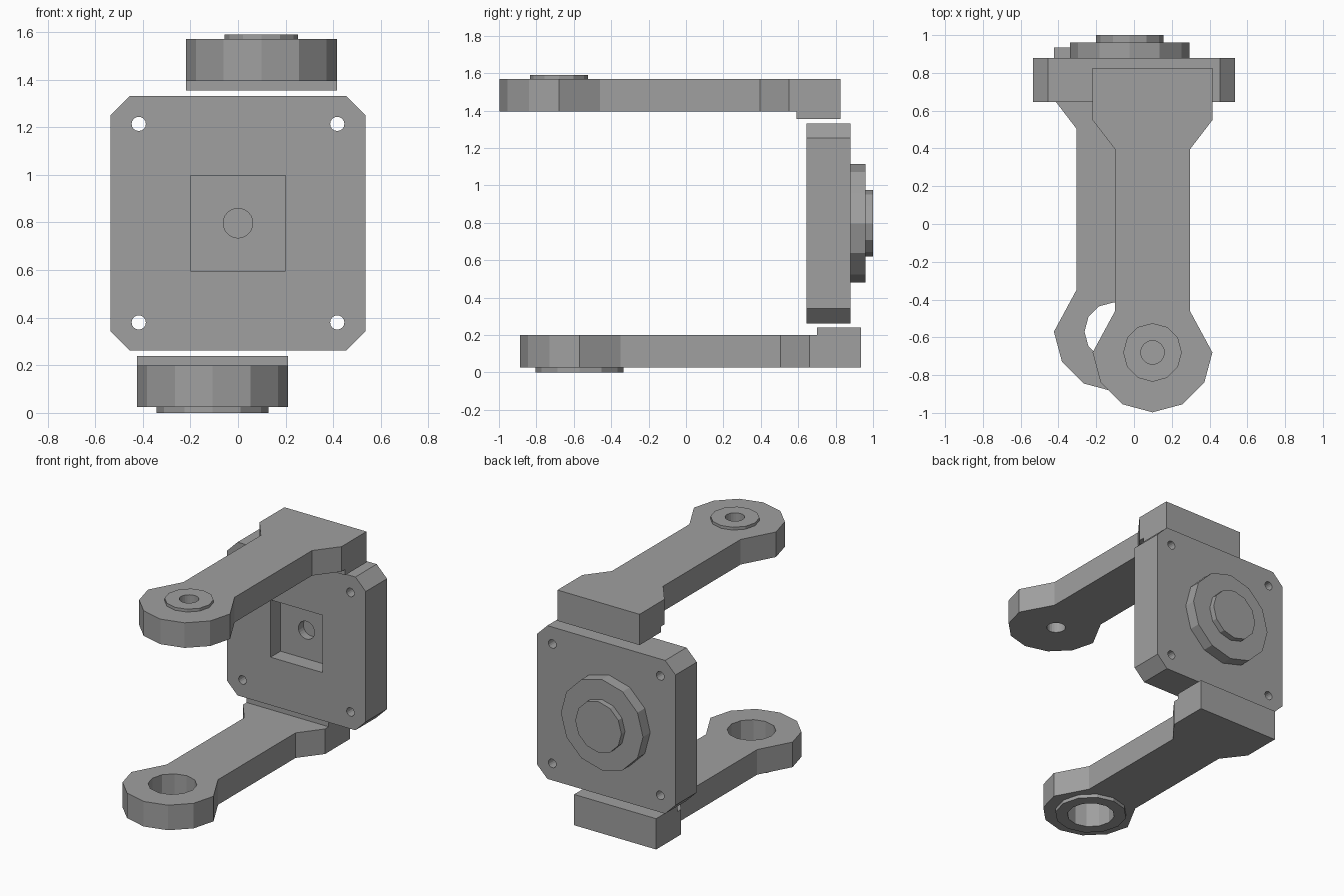
import bpy
import bmesh
from math import cos, sin, radians, tau
from mathutils import Matrix

if "Cube" in bpy.data.objects:
    bpy.data.objects.remove(bpy.data.objects["Cube"], do_unlink=True)

grey = bpy.data.materials.new("mid_grey")
grey.use_nodes = True
grey.diffuse_color = (0.35, 0.35, 0.35, 1)
grey.node_tree.nodes["Principled BSDF"].inputs["Base Color"].default_value = grey.diffuse_color

# Maps a profile drawn in (x, z) with depth in y
UPRIGHT = Matrix(((1, 0, 0), (0, 0, 1), (0, 1, 0)))


def prism(name, points, low, high, upright=False):
    """Extrude a flat outline between two heights (or depths if upright)."""
    bm = bmesh.new()
    face = bm.faces.new([bm.verts.new((x, y, low)) for x, y in points])
    top = bmesh.ops.extrude_face_region(bm, geom=[face])["geom"]
    for v in top:
        if isinstance(v, bmesh.types.BMVert):
            v.co.z = high
    if upright:
        bmesh.ops.transform(bm, matrix=UPRIGHT.to_4x4(), verts=bm.verts)
    bmesh.ops.recalc_face_normals(bm, faces=bm.faces)
    mesh = bpy.data.meshes.new(name)
    bm.to_mesh(mesh)
    bm.free()
    mesh.materials.append(grey)
    obj = bpy.data.objects.new(name, mesh)
    bpy.context.collection.objects.link(obj)
    return obj


def ring(cx, cy, r, sides=12):
    return [(cx + r * cos(tau * i / sides), cy + r * sin(tau * i / sides)) for i in range(sides)]


def rect(x0, x1, y0, y1):
    return [(x0, y0), (x1, y0), (x1, y1), (x0, y1)]


def combine(obj, tool, operation="DIFFERENCE"):
    """Apply a boolean and discard the tool object."""
    tool.hide_render = True
    mod = obj.modifiers.new("combine", "BOOLEAN")
    mod.operation = operation
    mod.solver = "EXACT"
    mod.object = tool
    bpy.context.view_layer.objects.active = obj
    bpy.ops.object.modifier_apply(modifier=mod.name)
    bpy.data.objects.remove(tool, do_unlink=True)


def arm(name, cx, cy, low, high, step_low, step_high, hole, sides):
    """Arm with a rounded eye at the front and a stepped block at the back."""
    wide, neck = 0.317, 0.198
    eye = [(wide * cos(radians(a)), wide * sin(radians(a))) for a in range(180, 361, 30)]
    right = [(neck, 0.22), (neck, 1.075), (wide, 1.23), (wide, 1.505)]
    left = [(-x, y) for x, y in reversed(right)]
    body = prism(name, [(cx + x, cy + y) for x, y in eye + right + left], low, high)
    combine(body, prism("eye_cutter", ring(cx, cy, hole, sides), low - 0.1, high + 0.1))
    # Step on the inner side of the block
    prism(name + "_step", rect(cx - wide, cx + wide, cy + 1.27, cy + 1.505), step_low, step_high)


def collar(name, cx, cy, r, hole, sides, low, high):
    body = prism(name, ring(cx, cy, r), low, high)
    combine(body, prism("collar_cutter", ring(cx, cy, hole, sides), low - 0.1, high + 0.1))


# Upper and lower arms with the collars on their outer faces
arm("upper_arm", 0.098, -0.68, 1.395, 1.57, 1.355, 1.395, 0.062, 24)
collar("upper_collar", 0.098, -0.68, 0.155, 0.062, 24, 1.57, 1.59)
arm("lower_arm", -0.107, -0.57, 0.025, 0.2, 0.2, 0.24, 0.155, 12)
collar("lower_collar", -0.107, -0.57, 0.235, 0.155, 12, 0, 0.025)

# Back plate with clipped corners
mid, half, clip = 0.797, 0.535, 0.455
outline = [(-clip, -half), (clip, -half), (half, -clip), (half, clip),
           (clip, half), (-clip, half), (-half, clip), (-half, -clip)]
plate = prism("back_plate", [(x, mid + z) for x, z in outline], 0.645, 0.88, True)

# Square pocket, shaft socket and four screw holes
combine(plate, prism("pocket_cutter", rect(-0.2, 0.2, mid - 0.2, mid + 0.2), 0.5, 0.755, True))
combine(plate, prism("socket_cutter", ring(0, mid, 0.062, 24), 0.7, 0.81, True))
for sx in (-1, 1):
    for sz in (-1, 1):
        combine(plate, prism("screw_cutter", ring(sx * 0.417, mid + sz * 0.417, 0.03, 16), 0.5, 1, True))

# Stepped discs on the back
prism("back_flange", ring(-0.023, mid, 0.317), 0.88, 0.96, True)
prism("back_hub", ring(-0.023, mid, 0.178), 0.96, 1.0, True)
